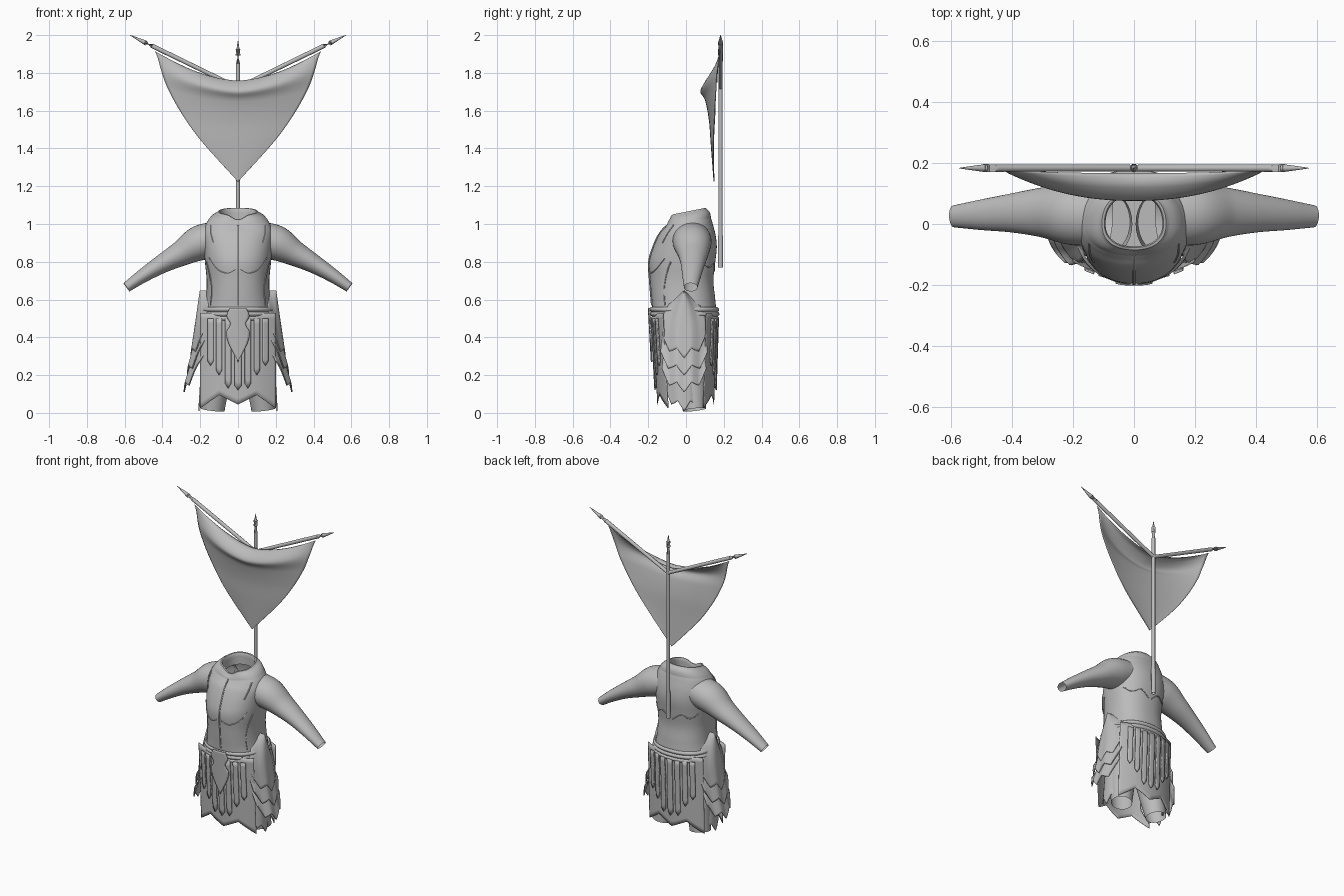
import bpy, bmesh, math
from mathutils import Vector

cube = bpy.data.objects.get("Cube")
if cube:
    bpy.data.objects.remove(cube)

grey = bpy.data.materials.new("plain_grey")
grey.use_nodes = True
GREY = (0.5, 0.5, 0.5, 1)
grey.diffuse_color = GREY
grey.node_tree.nodes["Principled BSDF"].inputs["Base Color"].default_value = GREY
parts = []


def interp(keys, t):
    """Smooth curve through keys, each (t, values...)."""
    last = len(keys) - 1
    t = min(max(t, keys[0][0]), keys[last][0])
    i = max(k for k in range(last) if keys[k][0] <= t)
    p = [keys[min(max(j, 0), last)] for j in (i - 1, i, i + 1, i + 2)]
    s = (t - p[1][0]) / (p[2][0] - p[1][0])
    out = []
    for a, b, c, d in zip(*[q[1:] for q in p]):
        out.append(b + s * (c - a + s * (2 * a - 5 * b + 4 * c - d + s * (3 * (b - c) + d - a))) / 2)
    return out


def patch(name, fn, nu, nv, thick=0, cap=False):
    """Surface from fn(u, v), with u and v running 0 to 1."""
    bm = bmesh.new()
    rows = [[bm.verts.new(fn(i / nu, j / nv)) for i in range(nu + 1)] for j in range(nv + 1)]
    for j in range(nv):
        for i in range(nu):
            bm.faces.new((rows[j][i], rows[j][i + 1], rows[j + 1][i + 1], rows[j + 1][i]))
    if cap:
        bm.faces.new(rows[0][:-1])
    bmesh.ops.remove_doubles(bm, verts=bm.verts, dist=0.0002)
    bmesh.ops.recalc_face_normals(bm, faces=bm.faces)
    mesh = bpy.data.meshes.new(name)
    bm.to_mesh(mesh)
    bm.free()
    mesh.materials.append(grey)
    ob = bpy.data.objects.new(name, mesh)
    bpy.context.collection.objects.link(ob)
    if thick:
        mod = ob.modifiers.new("thickness", 'SOLIDIFY')
        mod.thickness = thick
        mod.offset = 0
    parts.append(ob)
    return ob


def tube(name, keys, nu=24, nv=24):
    """Loft through keys (t, x, y, z, radius along y, other radius)."""
    def fn(u, v):
        x, y, z, ra, rb = interp(keys, v)
        d = Vector(interp(keys, min(v + .01, 1))[:3]) - Vector(interp(keys, max(v - .01, 0))[:3])
        d.normalize()
        ref = Vector((0, 0, 1)) if abs(d.y) > .9 else Vector((0, 1, 0))
        a = (ref - d * ref.dot(d)).normalized()
        b = d.cross(a)
        ang = u * math.tau
        return Vector((x, y, z)) + a * ra * math.cos(ang) + b * rb * math.sin(ang)
    return patch(name, fn, nu, nv)


# Torso sections: height, half width, front depth, back depth, neck tilt
TORSO = [(.38, .17, .13, .13, 0), (.5, .185, .17, .16, 0), (.6, .17, .182, .155, 0),
         (.7, .166, .19, .145, 0), (.8, .175, .195, .155, 0), (.88, .182, .172, .163, 0),
         (.95, .185, .14, .155, 0), (1.01, .165, .107, .135, .1), (1.045, .13, .09, .118, .18),
         (1.065, .105, .085, .105, .2)]


def spow(v, e):
    return math.copysign(abs(v) ** e, v)


def body(a, z, off=0):
    w, f, b, tilt = interp(TORSO, z)
    c = math.cos(a)
    y = -spow(c, .88) * ((f if c > 0 else b) + off)
    dip = .025 * tilt * 5 * math.exp(-(a / .35) ** 2) if a <= math.pi else 0
    return Vector((spow(math.sin(a), .88) * (w + off), y, z + tilt * y - dip))


def wrap(u):
    return (u - .5) * math.tau


patch("torso", lambda u, v: body(wrap(u), .38 + .685 * v), 64, 48, cap=True)


def lining(u, v):
    p = body(wrap(u), 1.065, -.012 * min(1, v * 4))
    p.z -= .1 * max(0, v - .25)
    return p


patch("neck_lining", lining, 64, 6)
patch("collar", lambda u, v: body(wrap(u), 1.015 + .045 * v, .006 * math.sin(math.pi * v)), 64, 6)
patch("belt", lambda u, v: body(wrap(u), .485 + .075 * v, .008 + .008 * abs(math.sin(3 * math.pi * v))), 64, 18)


def seam(name, pts, r=.0035):
    """Raised line on the torso through (angle, height) points."""
    n = len(pts) - 1
    tube(name, [(i / n, *body(a, z, .001), r, r) for i, (a, z) in enumerate(pts)], 6, 30)


seam("front_ridge", [(0, z / 100) for z in range(57, 104, 5)], .005)
for s, side in ((1, "left"), (-1, "right")):
    seam(side + "_chest_line", [(s * a, z) for a, z in ((.05, .76), (.3, .74), (.65, .76), (1.0, .82))])
    seam(side + "_cuirass_edge", [(s * a, z) for a, z in ((.95, .57), (.95, .65), (1.05, .73), (1.2, .8))])
    seam(side + "_back_scallop", [(s * a, z) for a, z in ((3.1, .75), (2.8, .79), (2.45, .77), (2.1, .8))])
    seam(side + "_shoulder_seam", [(s * a, z) for a, z in ((.75, .9), (.85, .95), (1.0, 1.0))])
    # Arms and legs, open at the cut ends
    tube(side + "_arm", [(0, s * .09, .03, .93, .1, .085), (.2, s * .2, .033, .9, .102, .093),
                         (.4, s * .3, .038, .845, .082, .068), (.6, s * .4, .036, .79, .064, .05),
                         (.8, s * .5, .03, .728, .05, .037), (1, s * .59, .025, .665, .036, .027)], 32, 40)
    tube(side + "_leg", [(0, s * .09, 0, .46, .11, .085), (.5, s * .11, .02, .24, .09, .08),
                         (1, s * .135, .045, .017, .062, .064)], 32, 20)

# Layered side guards: top z, tip z, top x, bottom x, half width
GUARDS = [(.645, .29, .2, .25, .115), (.45, .2, .215, .268, .125),
          (.35, .11, .228, .285, .118), (.3, .01, .19, .207, .1)]
for s, side in ((1, "left"), (-1, "right")):
    for k, (zt, zb, xt, xb, hw) in enumerate(GUARDS):
        def guard(u, v):
            u = 2 * u - 1
            notch = abs((1.5 * u + .5) % 1 - .5) * 2
            low = zb + .045 * notch + .08 * u * u
            top = zt if k == 0 else zt - .02 * u * u
            w = hw * (math.sin(math.pi / 2 * min(1, v * 1.35)) ** .75 if k == 0 else .9 + .1 * v)
            return (s * (xt + (xb - xt) * v - .06 * u * u), -.01 + w * u, top + (low - top) * v)
        patch(f"{side}_side_guard_{k + 1}", guard, 24, 20, .006)


def skirt(x, z, face, off=0):
    t = (.52 - z) / .47
    depth = .176 - .026 * t if face < 0 else .162 - .015 * t
    return (x, face * (depth - .055 * (x / .2) ** 2 + off), z)


# Cloth skirt with hanging straps, front and back
STRAPS = [(0, .018, .12), (.052, .016, .13), (.1, .015, .2), (.145, .015, .25)]
for face, end in ((-1, "front"), (1, "back")):
    def cloth(u, v):
        x = .2 * (2 * u - 1)
        hem = .045 + .5 * abs(x) if abs(x) < .1 else .095 - .7 * (abs(x) - .1)
        return skirt(x, .53 + (hem - .53) * v, face)
    patch(end + "_skirt_cloth", cloth, 40, 16, .004)
    for x0, hw, tip in STRAPS:
        for s in ((1, -1) if x0 else (1,)):
            def strap(u, v):
                u = 2 * u - 1
                low = tip + .025 * abs(u)
                return skirt(s * x0 + hw * u, .5 + (low - .5) * v, face, .01)
            patch(f"{end}_strap", strap, 4, 10, .007)

# Ornamental buckle plate
PLATE = [(0, .045), (.15, .06), (.3, .04), (.45, .062), (.65, .05), (.85, .022), (1, .001)]
patch("buckle_plate", lambda u, v: skirt((2 * u - 1) * interp(PLATE, v)[0], .555 - .285 * v, -1, .02),
      8, 28, .008)

# Standard: pole, socket and two raised yards
PY = .183
tube("pole", [(0, 0, PY, .77, .011, .011), (.9, 0, PY, 1.85, .011, .011),
              (.93, 0, PY, 1.89, .013, .013), (1, 0, PY, 1.97, .001, .001)], 16, 60)
tube("pole_socket", [(0, 0, PY, .77, .013, .013), (1, 0, PY, .94, .014, .014)], 16, 2)
for s, side in ((1, "left"), (-1, "right")):
    tube(side + "_yard", [(0, 0, PY, 1.722, .011, .011), (.8, s * .455, PY, 1.943, .012, .012),
                          (.85, s * .485, PY, 1.957, .013, .013),
                          (1, s * .572, PY, 2.0, .001, .001)], 16, 40)

# Draped banner: v, edge half width, edge height, centre sag, forward bulge
BANNER = [(0, .44, 1.915, .165, .012), (.05, .425, 1.88, .125, .05), (.13, .405, 1.81, .105, .1),
          (.25, .37, 1.715, .06, .075), (.45, .295, 1.58, .03, .055), (.7, .19, 1.435, .015, .045),
          (1, .0005, 1.225, 0, .03)]


def banner(u, v):
    u = 2 * u - 1
    w, z, sag, bulge = interp(BANNER, v)
    return (w * u, .178 - bulge * (1 - abs(u) ** 2.2 * (1 - v)), z - sag * (1 - abs(u) ** 1.6))


patch("banner", banner, 48, 48, .004)

# Smooth shading that keeps hard edges
bpy.ops.object.select_all(action='DESELECT')
for ob in parts:
    ob.select_set(True)
bpy.context.view_layer.objects.active = parts[0]
bpy.ops.object.shade_smooth_by_angle(angle=math.radians(40))
